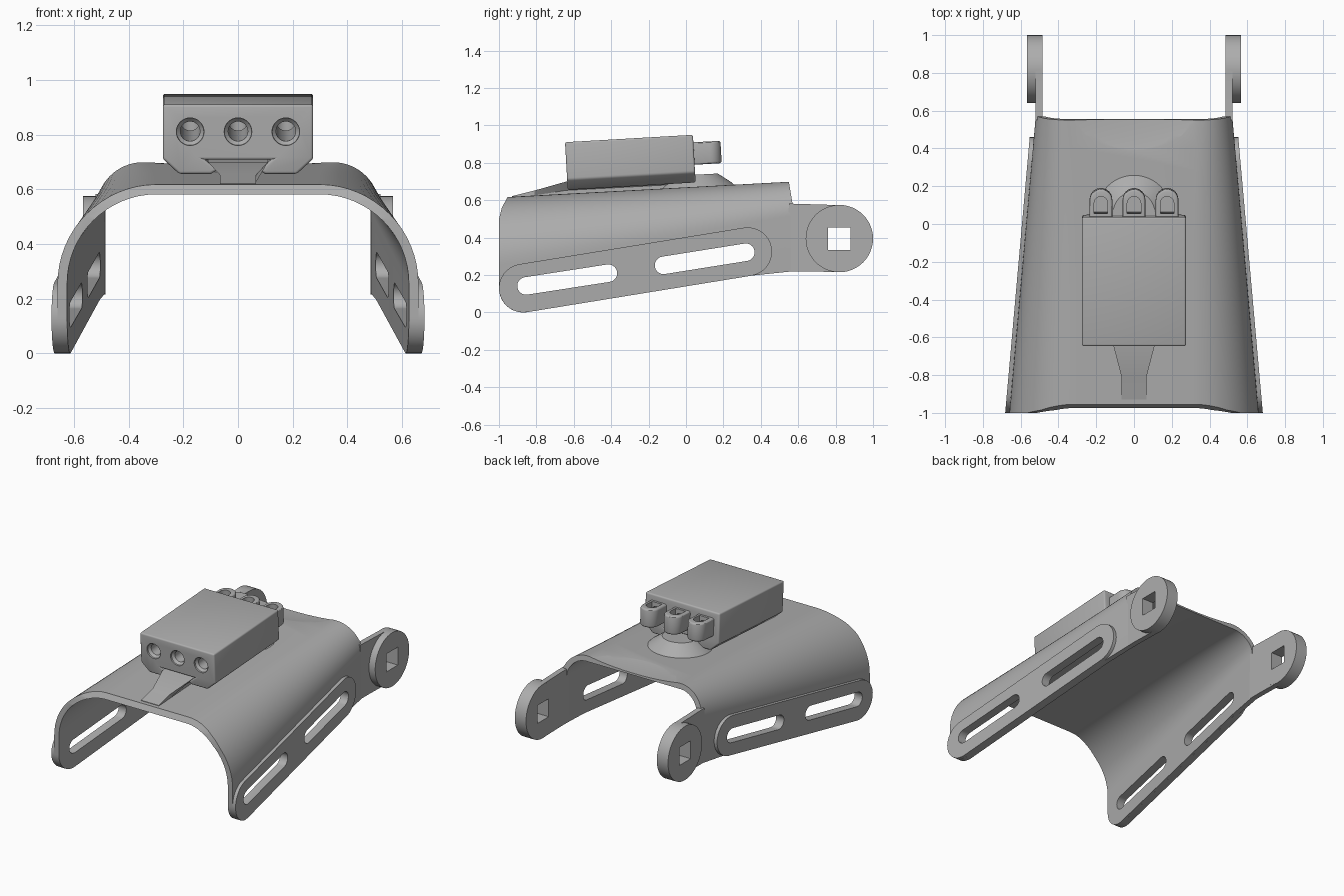
import bpy
import bmesh
from math import sin, cos, pi, atan2, radians
from mathutils import Matrix, Vector

cube = bpy.data.objects.get("Cube")
if cube:
    bpy.data.objects.remove(cube, do_unlink=True)

grey = bpy.data.materials.new("plain_grey")
grey.use_nodes = True
grey.diffuse_color = (0.42, 0.42, 0.42, 1)
grey.node_tree.nodes["Principled BSDF"].inputs["Base Color"].default_value = grey.diffuse_color


def loft(name, sections):
    """Closed solid through a list of rings of 3D points."""
    bm = bmesh.new()
    rings = [[bm.verts.new(p) for p in s] for s in sections]
    n = len(rings[0])
    for a, b in zip(rings, rings[1:]):
        for i in range(n):
            j = (i + 1) % n
            bm.faces.new((a[i], a[j], b[j], b[i]))
    bm.faces.new(rings[0])
    bm.faces.new(rings[-1])
    bmesh.ops.recalc_face_normals(bm, faces=bm.faces)
    mesh = bpy.data.meshes.new(name)
    bm.to_mesh(mesh)
    bm.free()
    mesh.materials.append(grey)
    obj = bpy.data.objects.new(name, mesh)
    bpy.context.collection.objects.link(obj)
    return obj


def slab(name, outline, x0, x1, lean=lambda y: 0):
    """Side outline (y, z) spanning two x positions."""
    return loft(name, [[(x + lean(y), y, z) for y, z in outline] for x in (x0, x1)])


def apply(obj, kind, **settings):
    mod = obj.modifiers.new(kind, kind)
    for key, value in settings.items():
        setattr(mod, key, value)
    bpy.ops.object.select_all(action='DESELECT')
    bpy.context.view_layer.objects.active = obj
    obj.select_set(True)
    bpy.ops.object.modifier_apply(modifier=mod.name)


def combine(obj, other, operation, keep=False):
    apply(obj, 'BOOLEAN', object=other, operation=operation, solver='EXACT')
    if not keep:
        bpy.data.objects.remove(other, do_unlink=True)


def arc(cx, cy, rx, ry, start, end, n=16):
    return [(cx + rx * cos(start + (end - start) * i / n),
             cy + ry * sin(start + (end - start) * i / n)) for i in range(n + 1)]


def capsule(a, b, r):
    t = atan2(b[1] - a[1], b[0] - a[0])
    return arc(*a, r, r, t + pi / 2, t + pi * 1.5) + arc(*b, r, r, t - pi / 2, t + pi / 2)


def smooth(obj):
    bpy.ops.object.select_all(action='DESELECT')
    bpy.context.view_layer.objects.active = obj
    obj.select_set(True)
    bpy.ops.object.shade_smooth_by_angle(angle=radians(30))


def half_width(y):
    return 0.66 - 0.089 * (y + 1)


def top_height(y):
    return 0.615 + 0.054 * (y + 1)


# Tapering arched shell
def arch(y):
    t = (y + 1) / 1.57
    flat = 0.30 + 0.05 * max(t, 0) ** 4
    rx, rz, top = half_width(y) - flat, 0.36 - 0.18 * t, top_height(y)
    ring = []
    for inset, flip in ((0, False), (0.035, True)):
        side = arc(flat, top - rz, rx - inset, rz - inset, 0, pi / 2)
        side = [(flat + rx - inset, -0.1)] + side
        line = side + [(-x, z) for x, z in reversed(side)]
        ring += line[::-1] if flip else line
    return [(x, y, z) for x, z in ring]


shell = loft("arched_shell", [arch(-1.05 + 1.7 * i / 14) for i in range(15)])
front, rear, strap_r = (-0.87, 0.13), (0.33, 0.325), 0.13
outline = arc(*front, strap_r, strap_r, pi, pi * 1.5 + 0.16)
outline += [(0.35, 0.197), (0.57, 0.22), (0.57, 0.58), (0.55, 0.70), (0.54, 0.85),
            (-0.955, 0.85), (-0.955, 0.615), (-0.985, 0.56), (-1, 0.5)]
combine(shell, slab("shell_trim", outline, -1, 1), 'INTERSECT')

# Shallow scoop at the rear of the shell top
bpy.ops.mesh.primitive_uv_sphere_add(segments=64, ring_count=32, location=(0, 0.60, 0.76))
scoop = bpy.context.object
scoop.scale = (0.48, 0.37, 0.085)
combine(shell, scoop, 'DIFFERENCE')

# Side straps, and arms ending in discs with square sockets
hub = (0.82, 0.395)
straps, arms = [], []
for side, s in (("left", 1), ("right", -1)):
    straps.append(slab(side + "_strap", capsule(front, rear, strap_r), -0.02 * s, 0.022 * s,
                       lambda y: s * half_width(y)))
    arm = slab(side + "_arm", [(0.54, 0.219), (0.62, 0.22), (0.82, 0.216), (0.82, 0.574), (0.55, 0.582)],
               0.485 * s, 0.521 * s)
    disc = slab(side + "_disc", arc(*hub, 0.18, 0.18, 0, 2 * pi, 48)[:-1], 0.484 * s, 0.567 * s)
    combine(arm, disc, 'UNION')
    arms.append(arm)

# Slots through straps and shell
for a, b in (((-0.855, 0.142), (-0.415, 0.21)), ((-0.12, 0.252), (0.32, 0.322))):
    slot = slab("slot_cutter", capsule(a, b, 0.047), -1, 1)
    for part in straps + [shell]:
        combine(part, slot, 'DIFFERENCE', keep=True)
    bpy.data.objects.remove(slot, do_unlink=True)

h = 0.06
socket = slab("socket_cutter", [(hub[0] + u * h, hub[1] + v * h)
                                for u, v in ((-1, -1), (1, -1), (1, 1), (-1, 1))], -1, 1)
for arm in arms:
    combine(arm, socket, 'DIFFERENCE', keep=True)
bpy.data.objects.remove(socket, do_unlink=True)


# Dovetail rail with a ramped, narrowing nose
def rail_ring(y, wide, top):
    base = top_height(y) - 0.02
    half = [(0.066, base), (0.066, base + (top - base) * 0.45), (wide, top)]
    return [(x, y, z) for x, z in half + [(-x, z) for x, z in reversed(half)]]


rail = loft("dovetail_rail", [rail_ring(-0.93, 0.066, 0.622), rail_ring(-0.81, 0.066, 0.652),
                              rail_ring(-0.64, 0.11, 0.70), rail_ring(0.06, 0.11, 0.737)])

# Flared round end of the rail
foot = loft("rail_end_flare", [[(x, y, z + 0.054 * (y - 0.06)) for x, y in arc(0, 0.06, r, r, 0, 2 * pi, 48)[:-1]]
                               for r, z in ((0.21, 0.66), (0.185, 0.685), (0.11, 0.737))])


# Tensioner block with chamfered lower edges and dovetail groove
def ring_at(points, y):
    return [(x, y, z) for x, z in points]


half = [(0.078, 0.675), (0.074, 0.69), (0.122, 0.728)]
half = [(0.275, 0.93), (0.275, 0.73), (0.215, 0.675), (0.10, 0.675)] + half[1:]
profile = half + [(-x, z) for x, z in reversed(half)]
block = loft("tensioner_block", [ring_at(profile, -0.64), ring_at(profile, 0.045)])
apply(block, 'BEVEL', width=0.01, segments=3, limit_method='ANGLE', angle_limit=radians(40))

for cx in (-0.175, 0, 0.175):
    # Rounded loop behind each bore
    loop = arc(cx, 0.13, 0.06, 0.06, 0, pi) + [(cx - 0.06, 0.02), (cx + 0.06, 0.02)]
    lug = loft("loop", [[(x, y, z) for x, y in loop] for z in (0.77, 0.89)])
    apply(lug, 'BEVEL', width=0.012, segments=3, limit_method='ANGLE', angle_limit=radians(40))
    combine(block, lug, 'UNION')
    pocket = arc(cx, 0.115, 0.036, 0.036, 0, pi) + [(cx - 0.036, 0.062), (cx + 0.036, 0.062)]
    combine(block, loft("pocket_cutter", [[(x, y, z) for x, y in pocket] for z in (0.785, 1)]),
            'DIFFERENCE')
    # Countersunk bore
    bore = [ring_at(arc(cx, 0.83, r, r, 0, 2 * pi, 32)[:-1], y)
            for y, r in ((-0.66, 0.052), (-0.63, 0.05), (-0.615, 0.036), (0.10, 0.036))]
    combine(block, loft("bore_cutter", bore), 'DIFFERENCE')

pivot = Vector((0, -0.3, 0.8))
block.data.transform(Matrix.Translation(pivot) @ Matrix.Rotation(radians(3.3), 4, 'X')
                     @ Matrix.Translation(-pivot))

for part in straps + arms + [shell, rail, foot, block]:
    part.data.materials.clear()
    part.data.materials.append(grey)
    smooth(part)
